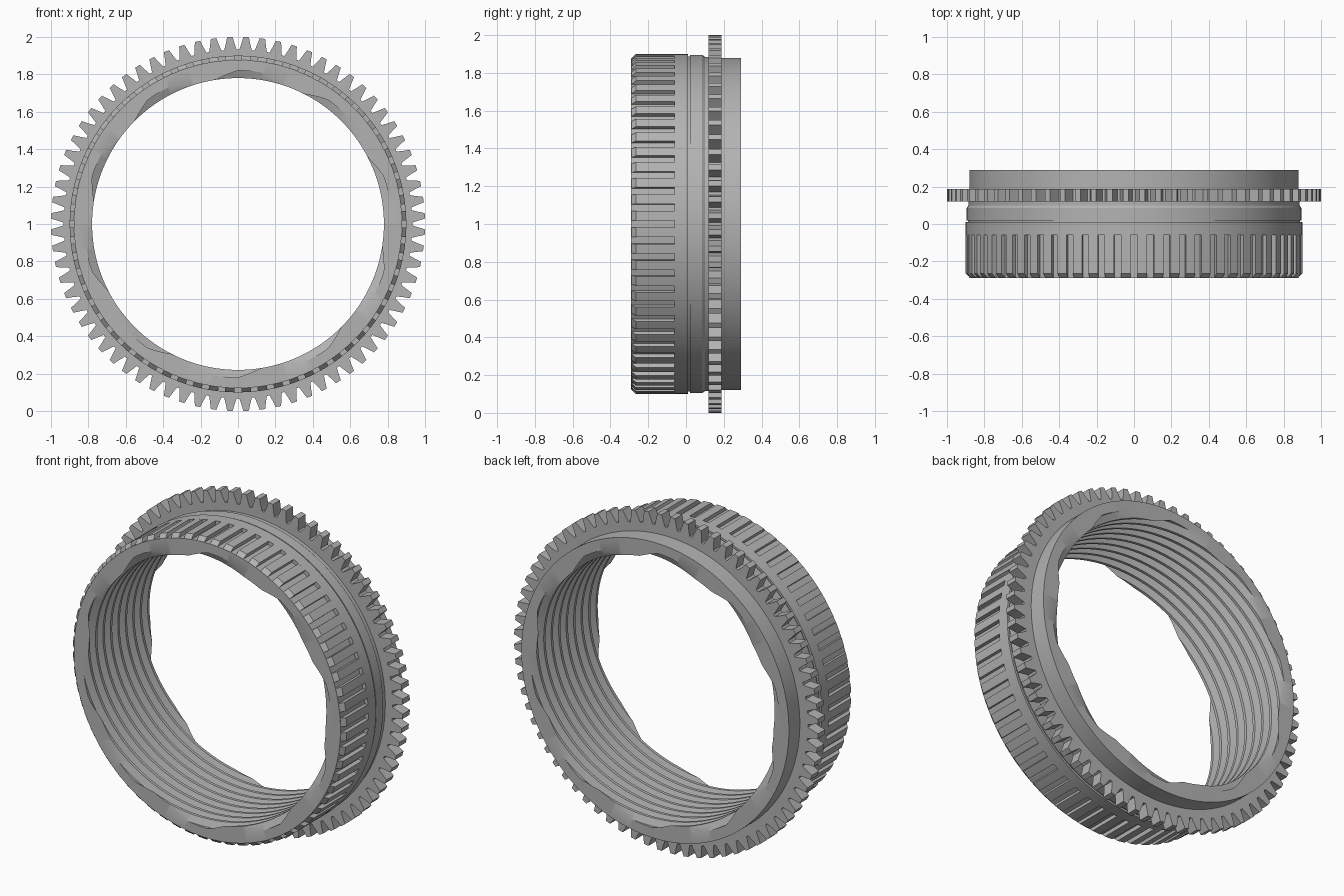
import bpy
import bmesh
import math

TAU = 2 * math.pi
FRONT, BACK = -0.29, 0.29

cube = bpy.data.objects.get("Cube")
if cube:
    bpy.data.objects.remove(cube, do_unlink=True)

# One plain grey finish for everything
grey = bpy.data.materials.new("machined grey")
grey.use_nodes = True
colour = (0.45, 0.45, 0.45, 1)
grey.diffuse_color = colour
grey.node_tree.nodes["Principled BSDF"].inputs["Base Color"].default_value = colour


def spot(angle, r, y):
    return (r * math.cos(angle), y, 1 + r * math.sin(angle))


def add_skin(bm, sections, caps=False):
    """Skin a run of closed cross-sections, each (angle, [(radius, y), ...])."""
    rows = [[bm.verts.new(spot(a, r, y)) for r, y in pts] for a, pts in sections]
    count = len(rows[0])
    for p, q in zip(rows, rows[1:]):
        for i in range(count):
            j = (i + 1) % count
            bm.faces.new((p[i], p[j], q[j], q[i]))
    if caps:
        bm.faces.new(rows[0])
        bm.faces.new(rows[-1])


def finish(bm, name):
    bmesh.ops.remove_doubles(bm, verts=bm.verts, dist=1e-5)
    bmesh.ops.recalc_face_normals(bm, faces=bm.faces)
    mesh = bpy.data.meshes.new(name)
    bm.to_mesh(mesh)
    bm.free()
    mesh.materials.append(grey)
    obj = bpy.data.objects.new(name, mesh)
    bpy.context.collection.objects.link(obj)
    bpy.ops.object.select_all(action='DESELECT')
    obj.select_set(True)
    bpy.context.view_layer.objects.active = obj
    bpy.ops.object.shade_smooth_by_angle(angle=math.radians(25))
    return obj


# Body ring: turned outside, multi-start helical thread inside
STARTS, PITCH = 10, 0.07
CREST, ROOT = 0.78, 0.82
LEAD = STARTS * PITCH
COLUMNS = 288
outer = [(0.88, BACK), (0.88, 0.12), (0.885, 0.12), (0.885, 0.1),
         (0.895, 0.085), (0.895, 0.02), (0.888, 0.02), (0.888, 0.01),
         (0.9, 0.01), (0.9, -0.06), (0.877, -0.06), (0.877, FRONT)]


def thread_radius(phase):
    # Trapezoid: crest, falling flank, root, rising flank
    phase %= 4
    if phase < 1:
        t = 0
    elif phase < 2:
        t = phase - 1
    elif phase < 3:
        t = 1
    else:
        t = 4 - phase
    return CREST + (ROOT - CREST) * t


def thread_points(turn):
    start = FRONT - LEAD + LEAD * turn
    knots = math.ceil((BACK - FRONT + LEAD) / PITCH) * 4 + 4
    points = []
    for k in range(knots + 1):
        y = min(max(start + PITCH * k / 4, FRONT), BACK)
        points.append((thread_radius((y - start) / PITCH * 4), y))
    return points


bm = bmesh.new()
add_skin(bm, [(TAU * c / COLUMNS, thread_points(c / COLUMNS) + outer)
              for c in range(COLUMNS + 1)])
finish(bm, "threaded_body_ring")

# Grip ribs around the front, bevelled at the front end
RIBS = 64
rib_profile = [(0.87, -0.285), (0.877, -0.289), (0.9, -0.265),
               (0.9, -0.059), (0.87, -0.059)]
bm = bmesh.new()
for n in range(RIBS):
    add_skin(bm, [(TAU * (n + 0.5 + side) / RIBS, rib_profile)
                  for side in (-0.29, 0, 0.29)], caps=True)
finish(bm, "grip_ribs")

# Gear ring with tapered teeth
TEETH = 72
tooth = [(-0.41, 0.932), (-0.28, 0.965), (-0.17, 1.0),
         (0.17, 1.0), (0.28, 0.965), (0.41, 0.932)]
bm = bmesh.new()
sections = [(TAU * (n + 0.5 + offset) / TEETH,
             [(0.87, 0.12), (r, 0.12), (r, 0.187), (0.87, 0.187)])
            for n in range(TEETH) for offset, r in tooth]
sections.append((sections[0][0] + TAU, sections[0][1]))
add_skin(bm, sections)
finish(bm, "gear_ring")
